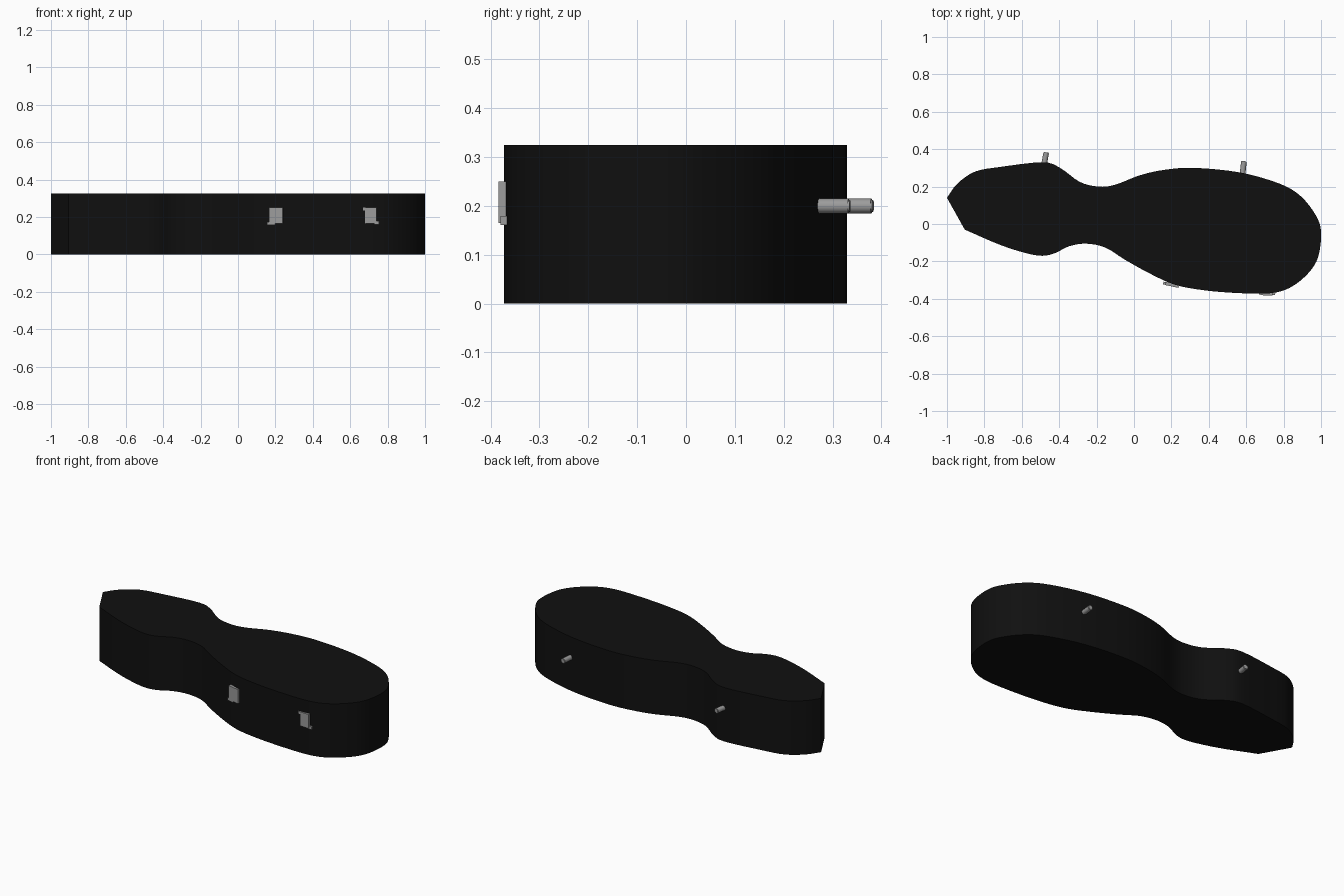
import bpy, bmesh, math
from mathutils import Vector, Matrix

cube = bpy.data.objects.get("Cube")
if cube:
    bpy.data.objects.remove(cube)


def material(name, value):
    m = bpy.data.materials.new(name)
    m.use_nodes = True
    color = (value, value, value, 1)
    m.diffuse_color = color
    m.node_tree.nodes["Principled BSDF"].inputs["Base Color"].default_value = color
    return m


black = material("black shell", 0.005)
grey = material("grey metal", 0.33)


def finish(name, bm, mat, angle=35):
    bmesh.ops.recalc_face_normals(bm, faces=bm.faces)
    mesh = bpy.data.meshes.new(name)
    bm.to_mesh(mesh)
    bm.free()
    mesh.materials.append(mat)
    obj = bpy.data.objects.new(name, mesh)
    bpy.context.collection.objects.link(obj)
    bpy.ops.object.select_all(action="DESELECT")
    obj.select_set(True)
    bpy.context.view_layer.objects.active = obj
    bpy.ops.object.shade_smooth_by_angle(angle=math.radians(angle))
    return obj


def smooth_path(points, steps=4):
    """Catmull-Rom curve through the points, open at both ends."""
    p = [Vector(q) for q in points]
    p = [2 * p[0] - p[1]] + p + [2 * p[-1] - p[-2]]
    out = []
    for a, b, c, d in zip(p, p[1:], p[2:], p[3:]):
        for i in range(steps):
            t = i / steps
            out.append(0.5 * (2 * b + (c - a) * t + (2 * a - 5 * b + 4 * c - d) * t * t
                              + (3 * b - a - 3 * c + d) * t ** 3))
    return out + [p[-2]]


# Case shell: waisted outline with one straight end, raised to full height
HEIGHT = 0.325
outline = smooth_path([
    (-1, .14), (-.945, .215), (-.85, .28), (-.715, .305), (-.49, .33), (-.395, .3),
    (-.29, .225), (-.19, .2), (-.1, .21), (.03, .26), (.165, .29), (.325, .3),
    (.57, .275), (.78, .215), (.89, .15), (.97, .05), (1, -.04), (.985, -.175),
    (.93, -.265), (.835, -.34), (.73, -.37), (.57, -.37), (.38, -.355), (.22, -.325),
    (.085, -.265), (-.05, -.19), (-.155, -.125), (-.26, -.105), (-.35, -.12),
    (-.42, -.155), (-.49, -.17), (-.58, -.155), (-.72, -.11), (-.905, -.03)])
bm = bmesh.new()
base = bm.faces.new([bm.verts.new((p.x, p.y, 0)) for p in outline])
top = bmesh.ops.extrude_face_region(bm, geom=[base], use_keep_orig=True)["geom"]
bmesh.ops.translate(bm, vec=(0, 0, HEIGHT),
                    verts=[v for v in top if isinstance(v, bmesh.types.BMVert)])
finish("case_shell", bm, black)


# Strap pins on the back
def pin(name, start, end, radius=0.015):
    a, b = Vector(start), Vector(end)
    place = Matrix.Translation((a + b) / 2) @ (b - a).to_track_quat("Z", "Y").to_matrix().to_4x4()
    bm = bmesh.new()
    bmesh.ops.create_cone(bm, cap_ends=True, segments=16, radius1=radius,
                          radius2=radius, depth=(b - a).length, matrix=place)
    rim = [e for e in bm.edges if any(len(f.verts) > 4 for f in e.link_faces)]
    bmesh.ops.bevel(bm, geom=rim, offset=0.003, segments=2, affect="EDGES")
    finish(name, bm, grey)


pin("right_pin", (-.484, .3, .2), (-.469, .383, .2))
pin("left_pin", (.58, .265, .2), (.588, .336, .2))


# Latches on the front: a plate with small catches, turned to follow the wall
def latch(name, centre, turn, boxes):
    place = Matrix.Translation(centre) @ Matrix.Rotation(turn, 4, "Z")
    bm = bmesh.new()
    for offset, size in boxes:
        bmesh.ops.create_cube(bm, size=1, matrix=place @ Matrix.Translation(offset)
                              @ Matrix.Diagonal((*size, 1)))
    finish(name, bm, grey)


plate = ((0, 0, 0), (.075, .018, .085))
latch("right_latch", (.203, -.325, .208), math.radians(-12),
      [plate, ((-.025, 0, -.043), (.045, .014, .015))])
latch("left_latch", (.71, -.373, .208), math.radians(-3),
      [((0, 0, 0), (.06, .018, .085)), ((-.03, 0, .035), (.025, .014, .015)),
       ((.032, .004, -.038), (.026, .016, .018))])
